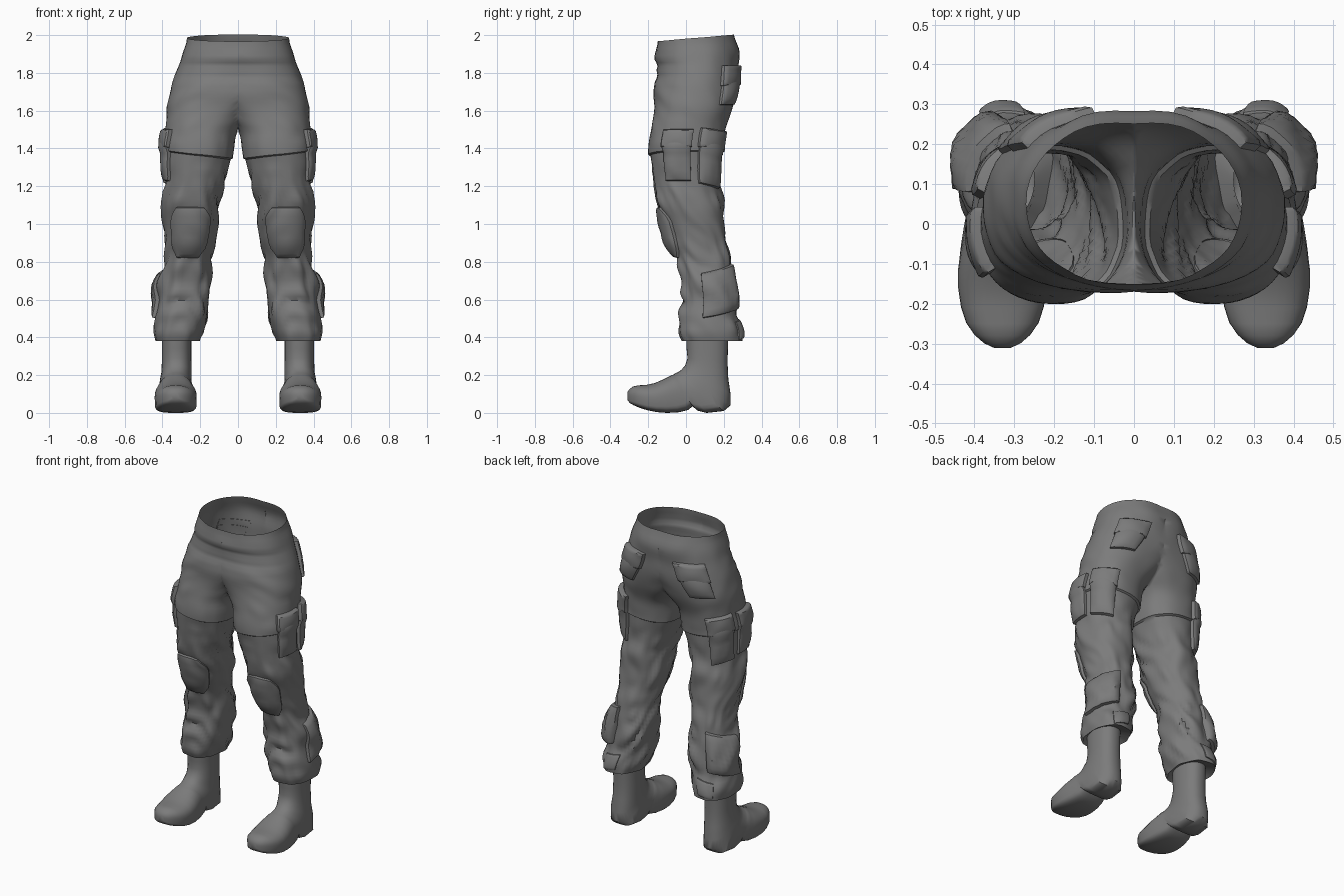
import bpy, bmesh, math
from mathutils import Vector, noise

if "Cube" in bpy.data.objects:
    bpy.data.objects.remove(bpy.data.objects["Cube"])

mat = bpy.data.materials.new("charcoal_grey")
mat.diffuse_color = (0.2, 0.2, 0.2, 1)
mat.use_nodes = True
mat.node_tree.nodes["Principled BSDF"].inputs["Base Color"].default_value = mat.diffuse_color

# trouser leg stations: height, inner x, outer x, front y, back y
LEG = [(1.985, -.27, .27, -.15, .25), (1.90, -.295, .295, -.165, .282),
       (1.82, -.28, .32, -.152, .275), (1.72, -.24, .355, -.17, .27),
       (1.62, -.11, .375, -.168, .25), (1.50, .0, .38, -.185, .21),
       (1.40, .03, .385, -.19, .19), (1.20, .08, .385, -.17, .18),
       (1.10, .105, .4, -.15, .195), (1.00, .105, .395, -.11, .205),
       (.90, .125, .385, -.08, .215), (.80, .145, .39, -.045, .24),
       (.70, .14, .41, -.025, .255), (.60, .15, .425, -.02, .26),
       (.50, .165, .44, -.035, .275), (.42, .19, .447, -.038, .298),
       (.38, .208, .437, -.022, .298)]


def station(z):
    """Catmull-Rom interpolation of the leg stations."""
    i = 0
    while i < len(LEG) - 2 and z < LEG[i + 1][0]:
        i += 1
    p1, p2 = LEG[i], LEG[i + 1]
    p0, p3 = LEG[max(i - 1, 0)], LEG[min(i + 2, len(LEG) - 1)]
    t = min(max((p1[0] - z) / (p1[0] - p2[0]), 0), 1)
    return [.5 * (2 * b + (c - a) * t + (2 * a - 5 * b + 4 * c - d) * t * t
                  + (3 * b - a - 3 * c + d) * t ** 3)
            for a, b, c, d in zip(p0[1:], p1[1:], p2[1:], p3[1:])]


def window(z, mid, half):
    return max(0, 1 - abs(z - mid) / half)


def spow(v, e):
    return math.copysign(abs(v) ** e, v)


def surface(a, z, off=0, folds=1):
    """Point on the cloth; angle 0 is outward, -90 degrees is the front."""
    x0, x1, y0, y1 = station(z)
    c, s = math.cos(a), math.sin(a)
    # cloth folds, strongest around the knees and calves
    amp = .006 + .018 * window(z, .66, .36) + .012 * window(z, 1.13, .22)
    n = noise.noise(Vector((c * 1.5, s * 1.5 + 5, z * 8 + 1.2 * s)))
    off += folds * amp * (math.sqrt(n * n + .012) * 2.2 - .6)
    # creases under the waistband
    off += folds * .006 * math.sin((z - 1.73) * 95) * window(z, 1.82, .12) * max(0, -s)
    # overlapping thigh panel
    if 1.365 < z < 1.5:
        off += .011 * (1.5 - z) / .135
    dz = .022 * c * window(z, 1.365, .15) + .018 * s * window(z, 1.985, .15)
    e = .88
    cx, rx = (x0 + x1) / 2, (x1 - x0) / 2 + off
    cy, ry = (y0 + y1) / 2, (y1 - y0) / 2 + off
    x, y = cx + rx * spow(c, e), cy + ry * spow(s, e)
    if x < 0:   # pull back to where the section meets the centre plane
        cc = min(1, cx / rx) ** (1 / e) if cx > 0 else 0
        x, y = 0, cy + ry * math.copysign(math.sqrt(1 - cc * cc) ** e, s)
    return Vector((x, y, z + dz))


def finish(name, bm, angle=32):
    bmesh.ops.recalc_face_normals(bm, faces=bm.faces)
    me = bpy.data.meshes.new(name)
    bm.to_mesh(me)
    bm.free()
    me.materials.append(mat)
    ob = bpy.data.objects.new(name, me)
    bpy.context.collection.objects.link(ob)
    bpy.ops.object.select_all(action='DESELECT')
    ob.select_set(True)
    bpy.context.view_layer.objects.active = ob
    bpy.ops.object.shade_smooth_by_angle(angle=math.radians(angle))
    mod = ob.modifiers.new("mirror", 'MIRROR')
    mod.use_clip = True
    mod.merge_threshold = .0005
    return ob


def loft(rings, cap=False):
    bm = bmesh.new()
    vs = [[bm.verts.new(p) for p in r] for r in rings]
    n = len(vs[0])
    for r, q in zip(vs, vs[1:]):
        for k in range(n):
            f = [r[k], r[(k + 1) % n], q[(k + 1) % n], q[k]]
            if any(v.co.x > 1e-6 for v in f):   # leave the centre plane open
                bm.faces.new(f)
    if cap:
        bm.faces.new(vs[-1])
    bmesh.ops.delete(bm, geom=[v for v in bm.verts if not v.link_faces], context='VERTS')
    bmesh.ops.remove_doubles(bm, verts=bm.verts, dist=1e-5)
    return bm


# trousers: open shell from waist to hem, turned in at the ankle
N = 48
angles = [2 * math.pi * k / N for k in range(N)]
heights = [1.985 - i * .0214 for i in range(76)] + [1.369, 1.362]
heights = sorted((h for h in heights if h in (1.369, 1.362) or abs(h - 1.365) > .01),
                 reverse=True)
rings = [[surface(a, max(h, .38)) for a in angles] for h in heights]
rings.append([Vector((.325 + .075 * math.cos(a), .112 + .105 * math.sin(a), .41))
              for a in angles])
finish("trousers", loft(rings), 42)


def patch(name, a0, a1, z0, z1, thick, skew=0, corner=0, dome=0, nu=8, nv=8):
    """Raised padded panel that follows the cloth, with bevelled border."""
    bm = bmesh.new()
    a0, a1 = math.radians(a0), math.radians(a1)
    us = [0, .02] + [.08 + .84 * i / nu for i in range(nu + 1)] + [.98, 1]
    vs = [0, .02] + [.08 + .84 * i / nv for i in range(nv + 1)] + [.98, 1]
    grid = []
    for j, v in enumerate(vs):
        row = []
        for i, u in enumerate(us):
            # narrow the ends to clip the corners
            k = 1 - corner * max(0, abs(v - .5) * 2 - .55) / .45
            uu = .5 + (u - .5) * k
            edge = i in (0, len(us) - 1) or j in (0, len(vs) - 1)
            rim = i in (1, len(us) - 2) or j in (1, len(vs) - 2)
            off = -.004 if edge else thick * (.75 if rim else 1)
            if not edge:
                off += dome * math.sin(math.pi * u) * math.sin(math.pi * v)
            a = a0 + (a1 - a0) * uu
            row.append(bm.verts.new(surface(a, z0 + (z1 - z0) * v + skew * (u - .5),
                                            off, .8)))
        grid.append(row)
    for r, q in zip(grid, grid[1:]):
        for k in range(len(r) - 1):
            bm.faces.new([r[k], r[k + 1], q[k + 1], q[k]])
    return finish(name, bm, 38)


# knee pads
patch("knee_pad", -130, -48, .82, 1.09, .018, corner=.42, dome=.024)
# thigh cargo pockets and their flaps
patch("thigh_pocket_front", -34, 6, 1.225, 1.49, .02, dome=.014)
patch("thigh_pocket_flap_front", -36, 7, 1.39, 1.50, .026, dome=.006)
patch("thigh_pocket_back", 17, 68, 1.20, 1.49, .022, skew=-.03, dome=.014)
patch("thigh_pocket_flap_back", 16, 69, 1.38, 1.50, .028, skew=-.02, dome=.006)
# seat pockets
patch("seat_pocket", 36, 75, 1.63, 1.80, .018, dome=.016)
patch("seat_pocket_flap", 34, 77, 1.73, 1.84, .026, dome=.008)
# calf pockets
patch("calf_pocket", -10, 76, .525, .765, .024, skew=.05, dome=.014)
# gathered hem tab at the back
patch("hem_tab", 60, 100, .395, .49, .008, skew=.02)

# boots: sections fan from the shaft round to the toe
# front/top y, z; back/sole y, z; half width
BOOT = [(.0, .46, .225, .46, .078), (.003, .34, .222, .34, .078),
        (.008, .29, .220, .27, .078), (-.005, .25, .224, .18, .08),
        (-.025, .228, .236, .10, .084), (-.04, .217, .236, .04, .088),
        (-.05, .212, .20, .010, .09), (-.06, .207, .11, .0, .092),
        (-.067, .203, .06, .012, .093), (-.075, .2, .035, .035, .094),
        (-.085, .195, .01, .015, .098), (-.10, .187, -.04, .003, .105),
        (-.125, .175, -.10, .0, .111), (-.165, .158, -.155, .004, .111),
        (-.21, .148, -.205, .014, .104), (-.25, .146, -.245, .027, .091),
        (-.28, .14, -.276, .04, .07), (-.30, .125, -.298, .052, .046),
        (-.311, .108, -.311, .07, .02)]
rings = []
for i, (ya, za, yb, zb, w) in enumerate(BOOT):
    A, B = Vector((.33, ya, za)), Vector((.33, yb, zb))
    if i < 4:
        A.x = B.x = .325
    ring = []
    for k in range(32):
        a = 2 * math.pi * k / 32
        c, s = math.cos(a), math.sin(a)
        flat = .3 if c < 0 and i > 5 else .9     # squarer at the sole
        p = (A + B) / 2 + (A - B) / 2 * spow(c, flat)
        p.x += w * spow(s, .65 if c < 0 and i > 5 else .85)
        ring.append(p)
    rings.append(ring)
finish("boot", loft(rings, cap=True), 40)
